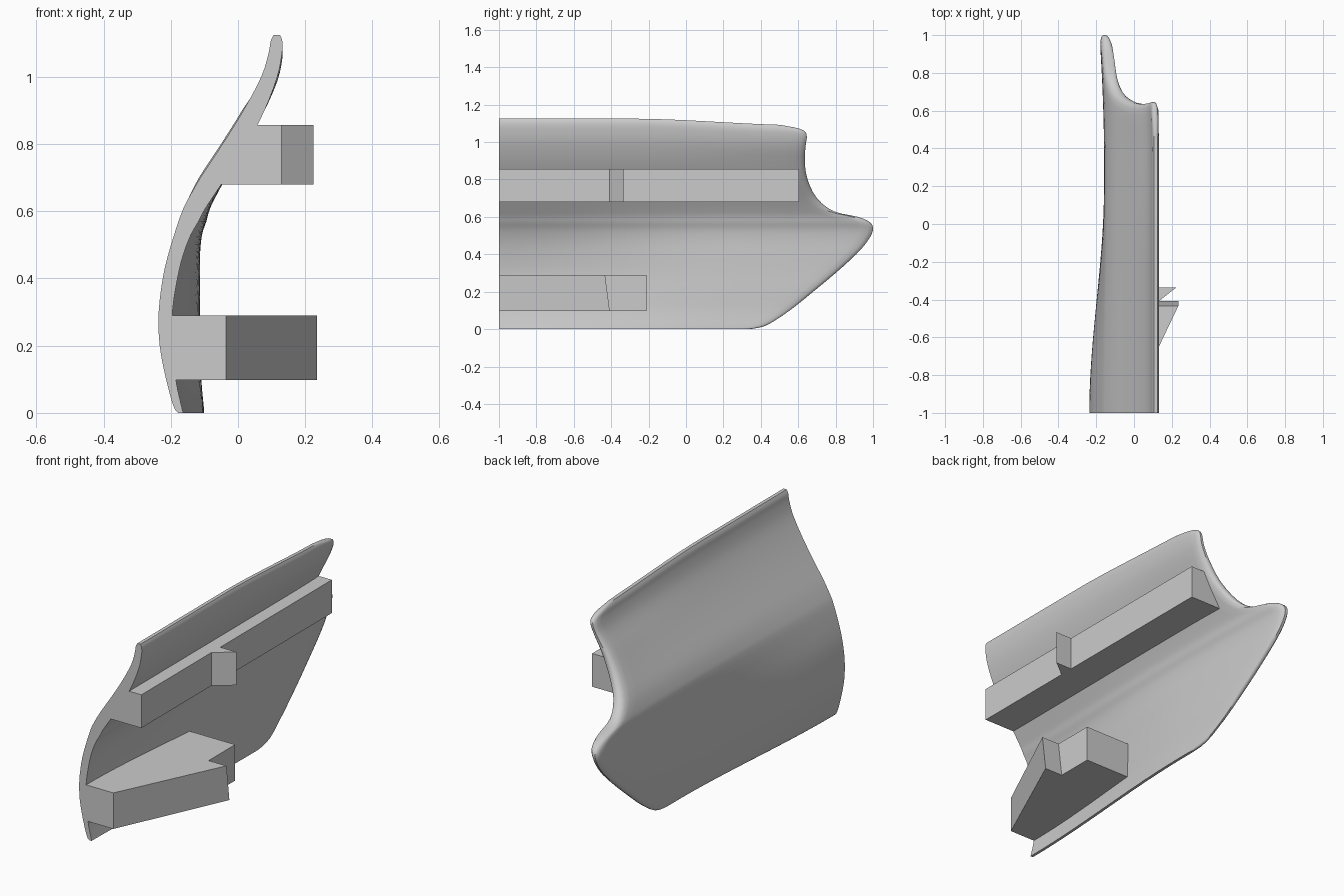
import bpy, bmesh, math

if "Cube" in bpy.data.objects:
    bpy.data.objects.remove(bpy.data.objects["Cube"], do_unlink=True)

grey = bpy.data.materials.new("plain grey")
grey.use_nodes = True
colour = (0.6, 0.6, 0.6, 1)
grey.diffuse_color = colour
grey.node_tree.nodes["Principled BSDF"].inputs["Base Color"].default_value = colour


def finish(name, bm, smooth=False):
    """Turn a bmesh into a named, coloured object."""
    bmesh.ops.recalc_face_normals(bm, faces=bm.faces[:])
    mesh = bpy.data.meshes.new(name)
    bm.to_mesh(mesh)
    bm.free()
    mesh.materials.append(grey)
    obj = bpy.data.objects.new(name, mesh)
    bpy.context.collection.objects.link(obj)
    if smooth:
        bpy.ops.object.select_all(action='DESELECT')
        obj.select_set(True)
        bpy.context.view_layer.objects.active = obj
        bpy.ops.object.shade_smooth_by_angle(angle=math.radians(40))
    return obj


def clamp(value):
    return max(0.0, min(1.0, value))


def smoothstep(value):
    t = clamp(value)
    return t * t * (3 - 2 * t)


def spline(rows, steps):
    """Resample rows of numbers with a Catmull-Rom curve."""
    result = []
    for i in range(len(rows) - 1):
        a, b = rows[max(i - 1, 0)], rows[i]
        c, d = rows[i + 1], rows[min(i + 2, len(rows) - 1)]
        for s in range(steps):
            t = s / steps
            result.append([
                q + t * ((r - p) + t * ((2 * p - 5 * q + 4 * r - w)
                                        + t * (3 * q - p - 3 * r + w))) / 2
                for p, q, r, w in zip(a, b, c, d)])
    result.append(list(rows[-1]))
    return result


# Panel section: height, outer x, inner x, rear edge y, inward bend at the rear
section = [
    (0.00, -.178, -.163, .34, .062),
    (0.02, -.192, -.168, .43, .066),
    (0.10, -.214, -.185, .555, .076),
    (0.20, -.233, -.194, .68, .084),
    (0.30, -.236, -.195, .80, .082),
    (0.40, -.224, -.180, .91, .067),
    (0.47, -.208, -.163, .97, .050),
    (0.53, -.190, -.140, 1.0, .033),
    (0.57, -.177, -.117, .985, .023),
    (0.60, -.166, -.102, .92, .016),
    (0.63, -.152, -.083, .79, .010),
    (0.70, -.112, -.037, .70, .002),
    (0.80, -.046, .027, .65, 0),
    (0.90, .016, .079, .635, 0),
    (1.00, .069, .117, .64, 0),
    (1.07, .091, .131, .645, 0),
    (1.105, .097, .132, .61, 0),
    (1.125, .106, .125, .50, 0),
]


def build_panel():
    rows = spline(section, 3)
    columns = [(i / 28, 1) for i in range(28)] + [(.985, .9), (.995, .65), (1, .3)]
    bm = bmesh.new()
    rings = []
    for u, thickness in columns:
        outer, inner = [], []
        for z, x_out, x_in, y_end, bend in rows:
            y = -1 + (y_end + 1) * u
            shift = bend * smoothstep((y + 1) / 1.25)
            shift -= .025 * clamp((y - .3) / .7) ** 2
            drop = .035 * smoothstep((y + .3) / .95) * clamp((z - .9) / .2)
            middle = (x_out + x_in) / 2 + shift
            half = (x_in - x_out) / 2 * thickness
            outer.append(bm.verts.new((middle - half, y, z - drop)))
            inner.append(bm.verts.new((middle + half, y, z - drop)))
        rings.append((outer, inner))
    last = len(rows) - 1
    for (o1, i1), (o2, i2) in zip(rings, rings[1:]):
        for k in range(last):
            bm.faces.new((o1[k], o1[k + 1], o2[k + 1], o2[k]))
            bm.faces.new((i1[k], i2[k], i2[k + 1], i1[k + 1]))
        for k in (0, last):
            bm.faces.new((o1[k], o2[k], i2[k], i1[k]))
    # close the front and rear edges
    for outer, inner in (rings[0], rings[-1]):
        for k in range(last):
            bm.faces.new((outer[k], inner[k], inner[k + 1], outer[k + 1]))
    return finish("curved_panel", bm, smooth=True)


def build_rail(name, low, high, z_low, z_high):
    """Prism between two matching plan outlines."""
    bm = bmesh.new()
    bottom = [bm.verts.new((x, y, z_low)) for x, y in low]
    top = [bm.verts.new((x, y, z_high)) for x, y in high]
    bm.faces.new(bottom)
    bm.faces.new(top)
    for i in range(len(low)):
        j = (i + 1) % len(low)
        bm.faces.new((bottom[i], bottom[j], top[j], top[i]))
    return finish(name, bm)


build_panel()

# Upper rail with its small wedge catch
catch = [(.13, -1), (.13, -.41), (.225, -.335), (.13, -.335), (.13, .605)]
build_rail("upper_rail",
           [(-.075, -1)] + catch + [(-.075, .605)],
           [(.03, -1)] + catch + [(.03, .605)], .68, .857)

# Lower bracket flaring out to a hooked block
build_rail("lower_bracket",
           [(-.2, -1), (-.035, -1), (.235, -.408), (.13, -.408), (.13, -.21), (-.147, -.21)],
           [(-.21, -1), (-.035, -1), (.235, -.433), (.13, -.433), (.13, -.21), (-.155, -.21)],
           .098, .29)
